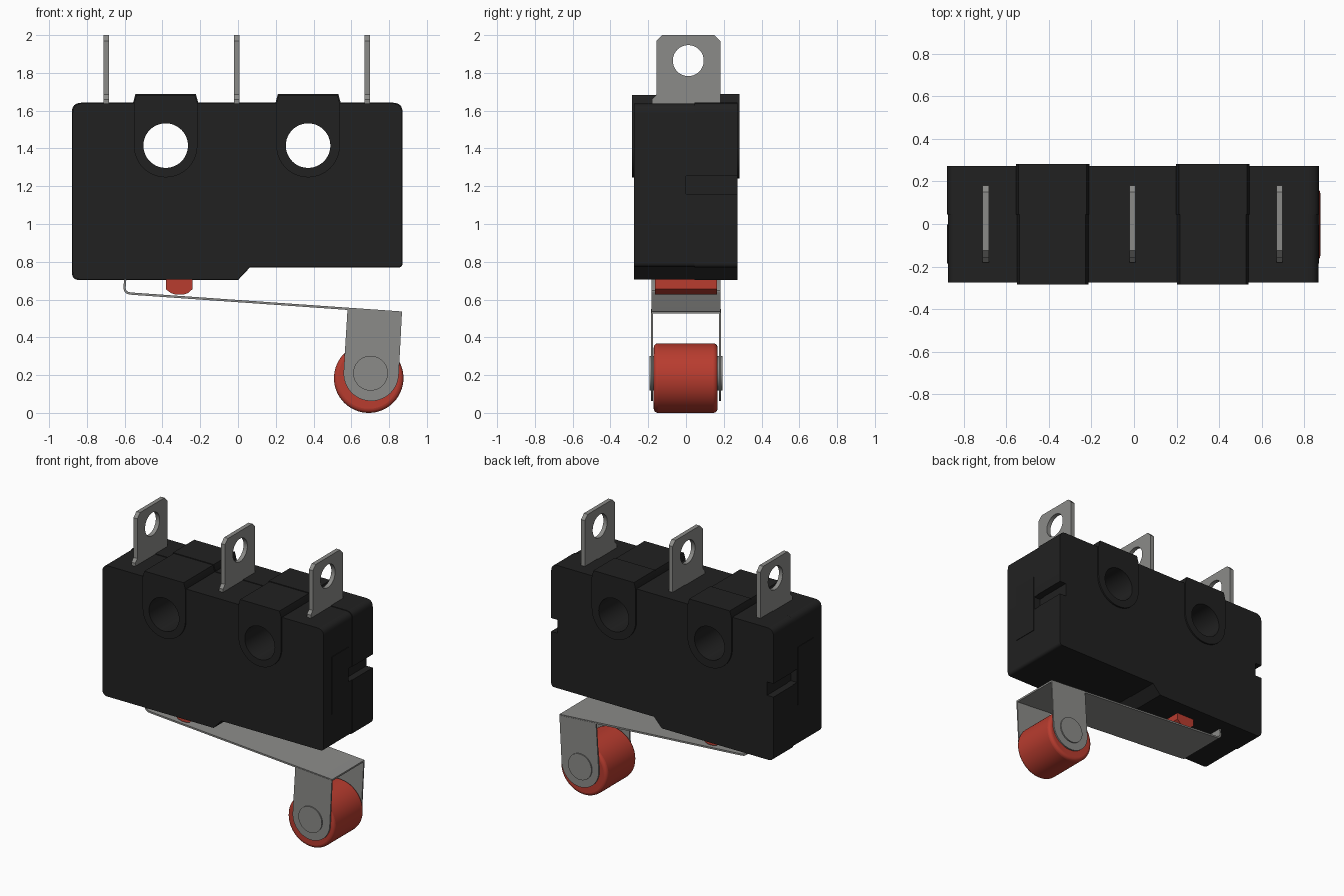
import bpy, bmesh, math
from mathutils import Matrix, Vector

if "Cube" in bpy.data.objects:
    bpy.data.objects.remove(bpy.data.objects["Cube"])


def material(name, rgb):
    m = bpy.data.materials.new(name)
    m.diffuse_color = (*rgb, 1)
    m.use_nodes = True
    m.node_tree.nodes["Principled BSDF"].inputs["Base Color"].default_value = m.diffuse_color
    return m


BLACK = material("black plastic", (0.015, 0.015, 0.015))
GREY = material("grey metal", (0.26, 0.26, 0.25))
RED = material("red plastic", (0.48, 0.045, 0.028))


def finish(obj, mat, angle=35):
    obj.data.materials.clear()
    obj.data.materials.append(mat)
    bpy.ops.object.select_all(action='DESELECT')
    obj.select_set(True)
    bpy.context.view_layer.objects.active = obj
    bpy.ops.object.shade_smooth_by_angle(angle=math.radians(angle))
    return obj


def prism(name, loops, lo, hi, mat, axis='Y'):
    """Extrude a flat outline (first loop) with holes (other loops) along an axis."""
    cu = bpy.data.curves.new(name, 'CURVE')
    cu.dimensions, cu.fill_mode, cu.extrude = '2D', 'BOTH', (hi - lo) / 2
    for loop in loops:
        sp = cu.splines.new('POLY')
        sp.points.add(len(loop) - 1)
        for p, (u, v) in zip(sp.points, loop):
            p.co = (u, v, 0, 1)
        sp.use_cyclic_u = True
    tmp = bpy.data.objects.new(name + "_outline", cu)
    bpy.context.collection.objects.link(tmp)
    ev = tmp.evaluated_get(bpy.context.evaluated_depsgraph_get())
    me = bpy.data.meshes.new_from_object(ev)
    bpy.data.objects.remove(tmp)
    mid = (lo + hi) / 2
    rot = Matrix.Rotation(math.pi / 2, 4, 'X')
    if axis == 'X':
        rot = Matrix.Rotation(math.pi / 2, 4, 'Z') @ rot
    me.transform(Matrix.Translation((mid, 0, 0) if axis == 'X' else (0, mid, 0)) @ rot)
    bm = bmesh.new()
    bm.from_mesh(me)
    bmesh.ops.remove_doubles(bm, verts=bm.verts, dist=0.0002)
    bmesh.ops.recalc_face_normals(bm, faces=bm.faces)
    bm.to_mesh(me)
    bm.free()
    obj = bpy.data.objects.new(name, me)
    bpy.context.collection.objects.link(obj)
    return finish(obj, mat)


def arc(cx, cz, r, a0, a1, n):
    return [(cx + r * math.cos(math.radians(a0 + (a1 - a0) * i / n)),
             cz + r * math.sin(math.radians(a0 + (a1 - a0) * i / n))) for i in range(n + 1)]


def circle(cx, cz, r, n=48):
    return arc(cx, cz, r, 0, 360, n)[:-1]


def rounded(corners):
    """Outline from (u, v, fillet) corners."""
    out = []
    for i, (u, v, r) in enumerate(corners):
        p = Vector((u, v))
        if r == 0:
            out.append((u, v))
            continue
        a = p + (Vector(corners[i - 1][:2]) - p).normalized() * r
        b = p + (Vector(corners[(i + 1) % len(corners)][:2]) - p).normalized() * r
        for k in range(7):
            t = k / 6
            q = a * (1 - t) ** 2 + p * 2 * t * (1 - t) + b * t * t
            out.append((q.x, q.y))
    return out


def cylinder(name, x, y, z, r, depth, bevel, mat):
    bpy.ops.mesh.primitive_cylinder_add(vertices=64, radius=r, depth=depth,
                                        location=(x, y, z), rotation=(math.pi / 2, 0, 0))
    obj = bpy.context.object
    obj.name = name
    if bevel:
        b = obj.modifiers.new("rounded rims", 'BEVEL')
        b.width, b.segments, b.limit_method = bevel, 4, 'ANGLE'
        b.angle_limit = math.radians(40)
    return finish(obj, mat)


# Housing: full front shell, back shell with a slot in each end
HOLES = (-0.383, 0.371)
HZ = 1.415


def housing(e=0.0, slot=False):
    x0, x1 = -0.875 - e, 0.867 + e
    right = [(x1, 1.16, 0), (x1 - 0.05, 1.16, 0), (x1 - 0.05, 1.255, 0), (x1, 1.255, 0)]
    left = [(x0, 1.255, 0), (x0 + 0.05, 1.255, 0), (x0 + 0.05, 1.16, 0), (x0, 1.16, 0)]
    pts = [(x0, 0.707 - e, 0.04), (0.0, 0.707 - e, 0), (0.062, 0.773 - e, 0), (x1, 0.773 - e, 0.025)]
    pts += right if slot else []
    pts += [(x1, 1.638 + e, 0.05), (x0, 1.638 + e, 0.05)]
    pts += left if slot else []
    return [rounded(pts)] + [circle(c, HZ, 0.15) for c in HOLES]


prism("front_housing", housing(), -0.275, 0.0, BLACK)
prism("middle_housing", housing(slot=True), 0.0, 0.045, BLACK)
prism("back_housing", housing(0.004, True), 0.045, 0.272, BLACK)

# Interlocking tongue on each end
for side, x in (("left", -0.879), ("right", 0.865)):
    prism(side + "_tongue", [[(-0.185, 1.0), (-0.002, 1.0), (-0.002, 1.41), (-0.185, 1.41)]],
          x, x + 0.006, BLACK, 'X')

# Mounting bosses around the two through holes
for c, side in zip(HOLES, ("left", "right")):
    for part, lo, hi, e in (("front", -0.285, 0.045, 0.0), ("back", 0.045, 0.283, 0.005)):
        r = 0.168 + e
        outline = arc(c, HZ, r, 180, 360, 28) + [(c + r, 1.64), (c + r - 0.013, 1.683 + e),
                                                 (c - r + 0.013, 1.683 + e), (c - r, 1.64)]
        prism(f"{side}_{part}_boss", [outline, circle(c, HZ, 0.118)], lo, hi, BLACK)

# Terminal blades with an eyelet and a small foot
blade = [(-0.18, 1.62), (0.182, 1.62), (0.182, 1.968), (0.15, 2.0), (-0.125, 2.0),
         (-0.157, 1.968), (-0.157, 1.685), (-0.18, 1.66)]
for x, side in ((-0.698, "left"), (-0.007, "middle"), (0.684, "right")):
    prism(side + "_terminal", [blade, circle(0.012, 1.865, 0.082, 40)],
          x - 0.015, x + 0.015, GREY, 'X')

# Plunger with a rounded tip
prism("plunger", [[(-0.382, 0.73), (-0.382, 0.655), (-0.355, 0.634), (-0.33, 0.626),
                   (-0.29, 0.626), (-0.265, 0.634), (-0.241, 0.655), (-0.241, 0.73)]],
      -0.165, 0.163, RED)

# Bent lever strip
prism("lever", [[(-0.602, 0.72), (-0.607, 0.66), (-0.601, 0.64), (-0.586, 0.629), (-0.56, 0.625),
                 (0.868, 0.525), (0.869, 0.537), (-0.56, 0.637), (-0.58, 0.64), (-0.591, 0.648),
                 (-0.595, 0.66), (-0.590, 0.72)]], -0.182, 0.182, GREY)

# Roller brackets, roller and axle
ear = arc(0.705, 0.209, 0.146, 176, 356, 32) + [(0.868, 0.53), (0.58, 0.551)]
for side, y in (("front", -0.184), ("back", 0.174)):
    prism(side + "_roller_bracket", [ear], y, y + 0.01, GREY)
cylinder("roller", 0.692, -0.002, 0.184, 0.184, 0.338, 0.022, RED)
cylinder("axle", 0.702, 0, 0.21, 0.092, 0.384, 0, GREY)
